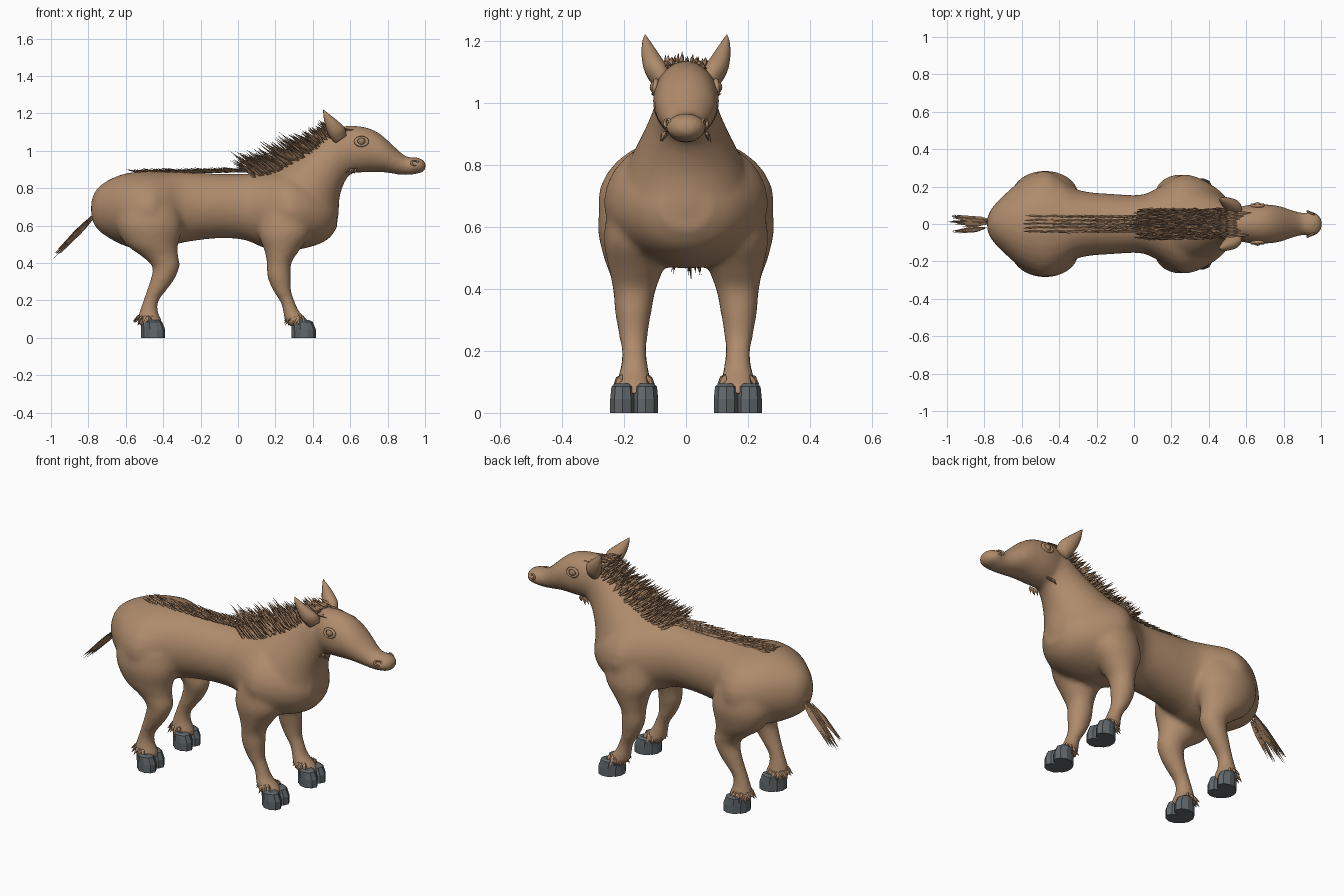
import bpy, bmesh, math, random
from mathutils import Vector

random.seed(4)
if "Cube" in bpy.data.objects:
    bpy.data.objects.remove(bpy.data.objects["Cube"], do_unlink=True)


def material(name, rgb):
    m = bpy.data.materials.new(name)
    m.use_nodes = True
    m.diffuse_color = (*rgb, 1)
    m.node_tree.nodes["Principled BSDF"].inputs["Base Color"].default_value = (*rgb, 1)
    return m


HIDE = material("tan hide", (0.43, 0.26, 0.15))
HAIR = material("brown hair", (0.34, 0.2, 0.115))
HOOF = material("slate hoof", (0.115, 0.135, 0.145))


def finish(bm, name, mat, smooth=False):
    bmesh.ops.recalc_face_normals(bm, faces=bm.faces)
    mesh = bpy.data.meshes.new(name)
    bm.to_mesh(mesh)
    bm.free()
    mesh.materials.append(mat)
    for p in mesh.polygons:
        p.use_smooth = smooth
    ob = bpy.data.objects.new(name, mesh)
    bpy.context.collection.objects.link(ob)
    return ob


def spline(rows, steps=4):
    """Catmull-Rom through rows of numbers."""
    out = []
    for i in range(len(rows) - 1):
        a, b, c, d = (rows[max(0, min(len(rows) - 1, i + k))] for k in (-1, 0, 1, 2))
        for s in range(steps):
            t = s / steps
            out.append([q + 0.5 * t * (r - p + t * (2 * p - 5 * q + 4 * r - u + t * (3 * (q - r) + u - p)))
                        for p, q, r, u in zip(a, b, c, d)])
    return out + [list(rows[-1])]


def loft(bm, rings, n=28):
    """Skin rings of (x, y, z, half depth, half width, tilt in degrees)."""
    loops = []
    for x, y, z, a, w, tilt in rings:
        t = math.radians(tilt)
        loop = []
        for k in range(n):
            u = math.tau * k / n
            d = a * math.cos(u)
            loop.append(bm.verts.new((x + d * math.cos(t), y + w * math.sin(u), z + d * math.sin(t))))
        loops.append(loop)
    for p, q in zip(loops, loops[1:]):
        for k in range(n):
            bm.faces.new((p[k], p[k - 1], q[k - 1], q[k]))
    bm.faces.new(loops[0])
    bm.faces.new(loops[-1][::-1])


def spike(bm, base, tip, r):
    """Four-sided lock of hair, fattest a third of the way along."""
    base, tip = Vector(base), Vector(tip)
    d = (tip - base).normalized()
    side = d.cross(Vector((0.1, 0.3, 1))).normalized() * r
    up = side.cross(d)
    mid = base.lerp(tip, 0.35)
    ring = [bm.verts.new(mid + o) for o in (side, up * 0.7, -side, -up * 0.7)]
    b, t = bm.verts.new(base), bm.verts.new(tip)
    for k in range(4):
        bm.faces.new((ring[k - 1], ring[k], t))
        bm.faces.new((ring[k], ring[k - 1], b))


rnd = random.uniform

# Body: torso, neck, head and legs fused into one skin
torso = [(-.785, .69, .04, .035), (-.76, .69, .1, .085), (-.7, .69, .15, .15), (-.6, .685, .195, .235),
         (-.48, .68, .212, .285), (-.39, .685, .205, .245), (-.29, .70, .19, .18), (-.1, .705, .172, .16),
         (.04, .7, .178, .157), (.13, .685, .2, .195), (.25, .68, .215, .262), (.34, .675, .2, .25),
         (.43, .665, .165, .2), (.49, .66, .125, .145), (.53, .66, .07, .08)]
neck = [(.3, .7, .22, .235, -30), (.35, .755, .222, .205, -34), (.42, .855, .158, .155, -38),
        (.49, .94, .128, .115, -46), (.555, 1.0, .128, .095, -63)]
head = [(.5, 1.03, .07, .06), (.57, 1.012, .122, .093), (.65, 1.008, .124, .107), (.72, 1.0, .114, .104),
        (.78, .98, .095, .096), (.85, .942, .068, .073), (.9, .92, .05, .061), (.95, .921, .045, .066),
        (.985, .92, .036, .053), (1.005, .919, .014, .022)]
# leg rows: x, y, z, half depth, half width
hind = [(-.48, .14, .7, .17, .13), (-.475, .15, .6, .18, .135), (-.46, .165, .5, .14, .1),
        (-.42, .166, .44, .1, .077), (-.385, .168, .38, .073, .066), (-.41, .172, .3, .062, .053),
        (-.465, .167, .2, .042, .041), (-.477, .167, .14, .05, .046), (-.472, .167, .09, .066, .058),
        (-.465, .167, .06, .055, .05)]
fore = [(.26, .14, .68, .13, .11), (.25, .155, .56, .14, .11), (.235, .16, .47, .095, .09),
        (.22, .166, .4, .066, .07), (.22, .17, .33, .064, .06), (.237, .17, .25, .048, .047),
        (.267, .167, .19, .039, .041), (.285, .167, .14, .044, .046), (.315, .167, .09, .064, .058),
        (.335, .167, .06, .055, .05)]
bm = bmesh.new()
for rows in (torso, head):
    loft(bm, [(x, 0, z, a, w, 90) for x, z, a, w in spline(rows)])
loft(bm, [(x, 0, z, a, w, t) for x, z, a, w, t in spline(neck)])
for side in (1, -1):
    for rows in (hind, fore):
        loft(bm, [(x, side * y, z, a, w, 0) for x, y, z, a, w in spline(rows)])
body = finish(bm, "body", HIDE, True)
fuse = body.modifiers.new("fuse", "REMESH")
fuse.mode = "VOXEL"
fuse.voxel_size = 0.0125
fuse.use_smooth_shade = True
soften = body.modifiers.new("soften", "SMOOTH")
soften.factor = 0.5
soften.iterations = 10

# Hooves: two faceted toes and a heel each, with ragged hair above
tufts = bmesh.new()
for label, cx in (("front", .352), ("hind", -.453)):
    for side, hand in ((1, "left"), (-1, "right")):
        cy = side * .167
        bm = bmesh.new()
        for ox, oy, a, w in ((.01, .037, .054, .041), (.01, -.037, .054, .041), (-.03, 0, .037, .055)):
            x, y = cx + ox, cy + oy
            loft(bm, [(x, y, 0, a, w, 0), (x, y, .045, a, w, 0),
                      (x - .008, y, .085, a * .85, w * .9, 0), (x - .012, y, .095, a * .6, w * .6, 0)], 9)
        finish(bm, f"{label}_{hand}_hoof", HOOF)
        for k in range(11):
            u = math.radians(70 + 22 * k)
            c, s = math.cos(u), math.sin(u)
            spike(tufts, (cx - .025 + .04 * c, cy + .04 * s, .125),
                  (cx - .025 + .083 * c, cy + .07 * s, rnd(.06, .095)), .014)
# Jaw tufts
for side in (1, -1):
    for k in range(4):
        spike(tufts, (.6 + .012 * k, side * .065, .91), (.575 + .015 * k, side * rnd(.07, .085), rnd(.87, .89)), .01)
finish(tufts, "fetlock_and_jaw_tufts", HIDE)

# Ears, eyes and nostrils
for side, hand in ((1, "left"), (-1, "right")):
    bm = bmesh.new()
    loft(bm, [(x, side * y, z, a, w, t) for x, y, z, a, w, t in spline(
        [(.55, .075, 1.06, .036, .03, 35), (.53, .093, 1.1, .047, .04, 30), (.497, .113, 1.15, .034, .03, 25),
         (.47, .127, 1.195, .014, .014, 20), (.456, .132, 1.22, .001, .001, 20)])], 12)
    finish(bm, f"{hand}_ear", HIDE, True)
    for part, loc, big, small, sc, rot in (
            ("eyelid", (.66, .1, 1.05), .026, .009, (1.15, .85, 1), 0),
            ("nostril", (.945, .06, .935), .014, .005, (1.4, .9, 1), 25)):
        bpy.ops.mesh.primitive_torus_add(major_radius=big, minor_radius=small, major_segments=14,
                                         minor_segments=6, location=(loc[0], side * loc[1], loc[2]),
                                         rotation=(math.radians(90 + side * 8), 0, -side * math.radians(rot)))
        ob = bpy.context.object
        ob.name, ob.scale = f"{hand}_{part}", sc
        ob.data.materials.append(HIDE)
        bpy.ops.object.shade_smooth()
    bpy.ops.mesh.primitive_uv_sphere_add(segments=14, ring_count=8, radius=.022, location=(.66, side * .095, 1.05))
    ob = bpy.context.object
    ob.name = f"{hand}_eyeball"
    ob.data.materials.append(HAIR)
    bpy.ops.object.shade_smooth()

# Mane: swept-back locks along the crest
bm = bmesh.new()
crest = spline([(.1, .885), (.2, .91), (.3, .96), (.4, 1.035), (.5, 1.12)], 8)
for x, z in crest:
    for k in range(9):
        y = -.072 + .018 * k + rnd(-.006, .006)
        drop = 5 * y * y
        length = rnd(.75, 1.1) * (.15 - .09 * max(0, x - .3) / .2) * (1 - 4 * abs(y))
        base = (x + rnd(0, .03), y, z - drop - .015)
        spike(bm, base, (x - length, y + rnd(-.01, .01), z - drop * .4 + length * rnd(.2, .75) + .01), .011)
finish(bm, "mane", HAIR)

# Forelock: short blocky locks between the ears
bm = bmesh.new()
for k in range(8):
    y = -.063 + .018 * k
    spike(bm, (.53, y * .8, 1.115), (.62 + rnd(-.02, .02), y, 1.125 - abs(y) * .2), .014)
    spike(bm, (.56, y, 1.12), (.47, y, 1.13 + rnd(0, .02)), .013)
finish(bm, "forelock", HAIR)

# Stripe of flat hair down the spine
bm = bmesh.new()
for row in range(5):
    y = .02 * (row - 2)
    for k in range(18):
        x = .13 - .036 * k
        z = .893 + .015 * x
        spike(bm, (x, y, z - .01), (x - rnd(.09, .12), y + rnd(-.006, .006), z + rnd(.008, .022)), .009)
finish(bm, "back_stripe", HAIR)

# Tail: bundle of straight locks
bm = bmesh.new()
for k in range(34):
    y, s = rnd(-1, 1), rnd(-1, 1)
    f = rnd(0, .45)
    start = Vector((-.755, y * .02, .675)).lerp(Vector((-.93, y * .04, .48)), f)
    off = Vector((.7, 0, -.6)) * s * .022
    reach = rnd(.72, 1)
    tip = Vector((-.755 - .24 * reach, y * .052, .675 - .25 * reach)) + off * (1.1 - reach) * 3
    spike(bm, start + off * .6, tip, .011)
finish(bm, "tail", HAIR)
